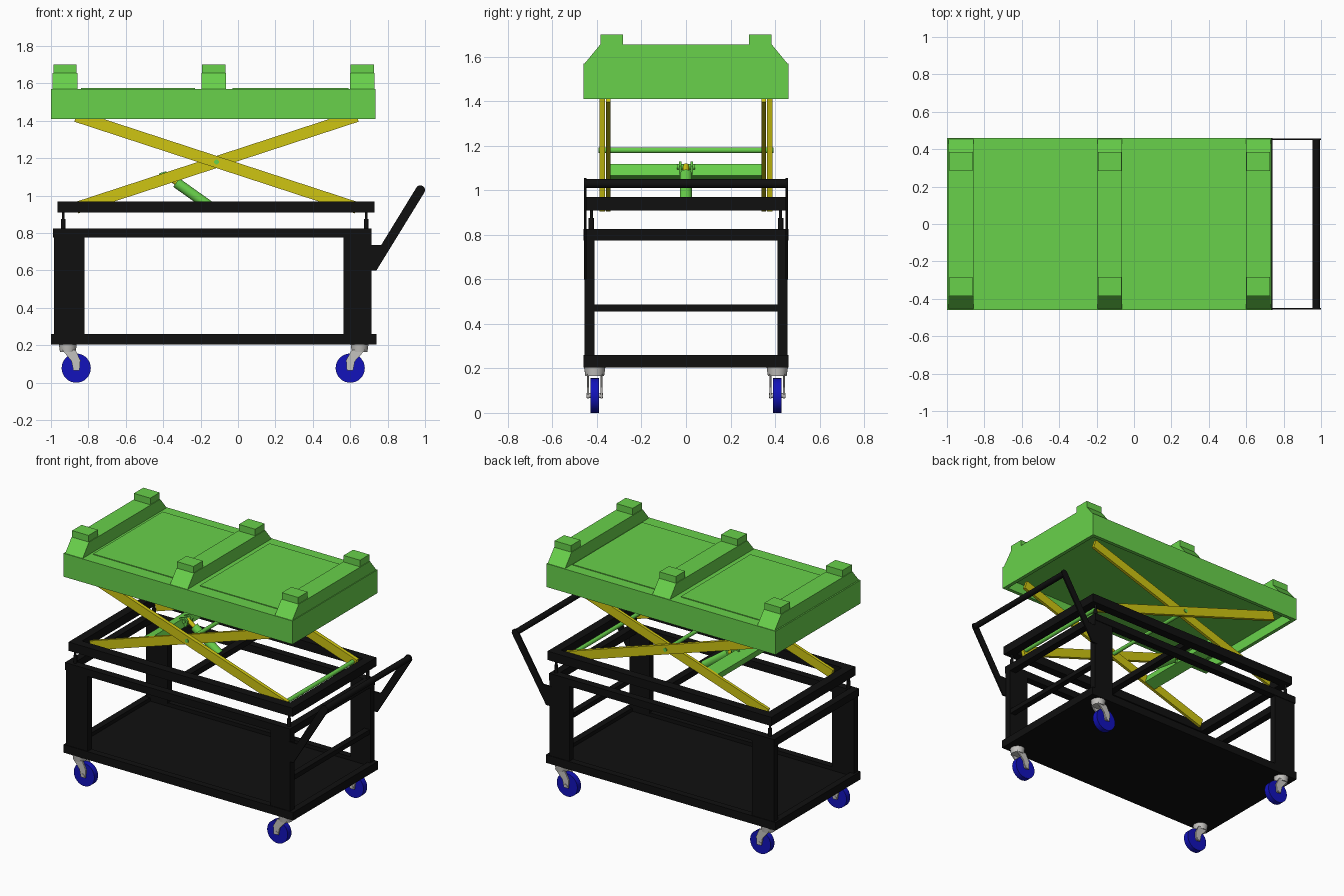
import bpy
import bmesh
from math import atan2, cos, sin, pi
from mathutils import Vector

cube = bpy.data.objects.get("Cube")
if cube:
    bpy.data.objects.remove(cube, do_unlink=True)


def material(name, rgb):
    m = bpy.data.materials.new(name)
    m.use_nodes = True
    m.diffuse_color = (*rgb, 1)
    m.node_tree.nodes["Principled BSDF"].inputs["Base Color"].default_value = (*rgb, 1)
    return m


GREEN = material("bright green", (0.14, 0.64, 0.07))
YELLOW = material("mustard yellow", (0.62, 0.56, 0.006))
BLACK = material("black paint", (0.005, 0.005, 0.005))
BLUE = material("wheel blue", (0.006, 0.006, 0.5))
GREY = material("light grey metal", (0.55, 0.54, 0.52))


def finish(name, bm, mat):
    bmesh.ops.recalc_face_normals(bm, faces=bm.faces)
    mesh = bpy.data.meshes.new(name)
    bm.to_mesh(mesh)
    bm.free()
    mesh.materials.append(mat)
    ob = bpy.data.objects.new(name, mesh)
    bpy.context.collection.objects.link(ob)
    return ob


def box(name, mat, x, y, z):
    """Box from (min, max) ranges on each axis."""
    bm = bmesh.new()
    bmesh.ops.create_cube(bm, size=1)
    for v in bm.verts:
        v.co = [r[0] if c < 0 else r[1] for c, r in zip(v.co, (x, y, z))]
    return finish(name, bm, mat)


def prism(name, mat, points, start, end, axis="Y"):
    """Extrude an outline along Y (points are x, z) or X (points are y, z)."""
    bm = bmesh.new()
    place = (lambda p: (p[0], start, p[1])) if axis == "Y" else (lambda p: (start, p[0], p[1]))
    face = bm.faces.new([bm.verts.new(place(p)) for p in points])
    out = bmesh.ops.extrude_face_region(bm, geom=[face])["geom"]
    step = Vector((0, end - start, 0) if axis == "Y" else (end - start, 0, 0))
    bmesh.ops.translate(bm, vec=step, verts=[g for g in out if isinstance(g, bmesh.types.BMVert)])
    return finish(name, bm, mat)


def rod(name, mat, a, b, r, r2=None, sides=24):
    """Smooth cylinder or cone between two points."""
    a, b = Vector(a), Vector(b)
    bm = bmesh.new()
    bmesh.ops.create_cone(bm, cap_ends=True, segments=sides, radius1=r,
                          radius2=r if r2 is None else r2, depth=(b - a).length)
    bm.transform((b - a).to_track_quat("Z", "Y").to_matrix().to_4x4())
    bmesh.ops.translate(bm, vec=(a + b) / 2, verts=bm.verts)
    for f in bm.faces:
        f.smooth = len(f.verts) == 4
    return finish(name, bm, mat)


def beam_outline(a, b, width):
    """Rectangle around a line in the x, z plane."""
    t = atan2(b[1] - a[1], b[0] - a[0])
    n = (-sin(t) * width / 2, cos(t) * width / 2)
    return [(p[0] + s * n[0], p[1] + s * n[1]) for p, s in ((a, 1), (b, 1), (b, -1), (a, -1))]


def frame(name, mat, x, y, z, w):
    """Four bars round a rectangle."""
    for tag, s in (("front", -1), ("back", 1)):
        box(f"{name}_{tag}_rail", mat, x, sorted((s * y, s * (y - w))), z)
    for tag, xr in (("right", (x[0], x[0] + w)), ("left", (x[1] - w, x[1]))):
        box(f"{name}_{tag}_rail", mat, xr, (w - y, y - w), z)


SIDES = (("front", -1), ("back", 1))

# Top platform: hollow tray with raised panels
box("platform_deck", GREEN, (-1, 0.735), (-0.46, 0.46), (1.48, 1.57))
frame("platform", GREEN, (-1, 0.735), 0.46, (1.41, 1.48), 0.025)
for i, xr in enumerate(((-0.84, -0.23), (-0.03, 0.59))):
    box(f"platform_panel_{i + 1}", GREEN, xr, (-0.37, 0.385), (1.57, 1.575))

# Support ribs with sloped ends and end blocks
for i, x in enumerate((-0.925, -0.13, 0.664)):
    prism(f"rib_{i + 1}", GREEN, [(-0.455, 1.57), (0.455, 1.57), (0.385, 1.655), (-0.385, 1.655)],
          x - 0.066, x + 0.066, "X")
    for tag, s in SIDES:
        box(f"rib_{i + 1}_{tag}_block", GREEN, (x - 0.062, x + 0.062),
            sorted((s * 0.283, s * 0.385)), (1.655, 1.70))

# Scissor arms
PIVOT = (-0.115, 1.18)
DX, DZ = 0.75, 0.245
for tag, s in SIDES:
    for kind, slope, inner, outer in (("rising", 1, 0.34, 0.36), ("falling", -1, 0.363, 0.388)):
        a = (PIVOT[0] - DX, PIVOT[1] - slope * DZ)
        b = (PIVOT[0] + DX, PIVOT[1] + slope * DZ)
        prism(f"{tag}_{kind}_scissor_arm", YELLOW, beam_outline(a, b, 0.062), s * inner, s * outer)

# Cross rods and the square push beam
rod("pivot_rod", GREEN, (PIVOT[0], -0.393, PIVOT[1]), (PIVOT[0], 0.393, PIVOT[1]), 0.013)
rod("lower_end_rod", GREEN, (0.615, -0.39, 0.945), (0.615, 0.39, 0.945), 0.014)
prism("push_beam", GREEN, beam_outline((-0.47, 1.065), (-0.39, 1.092), 0.055), -0.34, 0.34)

# Hydraulic ram with clevis
rod("ram_body", GREEN, (-0.14, 0, 0.935), (-0.33, 0, 1.07), 0.028)
rod("ram_rod", YELLOW, (-0.33, 0, 1.07), (-0.385, 0, 1.109), 0.014)
rod("ram_pin", GREEN, (-0.385, -0.04, 1.105), (-0.385, 0.04, 1.105), 0.012)
for tag, s in SIDES:
    prism(f"ram_{tag}_clevis", GREEN, [(-0.43, 1.07), (-0.37, 1.07), (-0.36, 1.11), (-0.385, 1.13), (-0.42, 1.12)],
          s * 0.02, s * 0.032)

# Upper and lower black frames
frame("lift_frame", BLACK, (-0.965, 0.73), 0.455, (0.91, 0.97), 0.06)
box("ram_cross_bar", BLACK, (-0.15, -0.10), (-0.395, 0.395), (0.91, 0.95))
frame("cart_top", BLACK, (-0.99, 0.715), 0.46, (0.775, 0.825), 0.05)

# Base tray
frame("base", BLACK, (-1, 0.74), 0.46, (0.205, 0.26), 0.045)
box("base_floor", BLACK, (-0.96, 0.70), (-0.42, 0.42), (0.205, 0.235))
box("end_brace", BLACK, (0.67, 0.71), (-0.415, 0.415), (0.455, 0.487))

# Legs, levelling posts and casters at each corner
for tag, s in SIDES:
    for end, leg, post, swivel, wheel in (("right", (-0.985, -0.82), -0.935, -0.91, -0.865),
                                          ("left", (0.565, 0.715), 0.685, 0.65, 0.60)):
        name = f"{tag}_{end}"
        box(f"{name}_leg", BLACK, leg, sorted((s * 0.41, s * 0.456)), (0.255, 0.78))
        y = s * 0.425
        rod(f"{name}_post", BLACK, (post, y, 0.82), (post, y, 0.875), 0.012)
        rod(f"{name}_post_tip", BLACK, (post, y, 0.875), (post, y, 0.912), 0.007)
        y = s * 0.41
        rod(f"{name}_swivel", GREY, (swivel, y, 0.165), (swivel, y, 0.206), 0.042, 0.048)
        rod(f"{name}_wheel", BLUE, (wheel, y - 0.02, 0.078), (wheel, y + 0.02, 0.078), 0.078, sides=32)
        rod(f"{name}_axle", GREY, (wheel, y - 0.038, 0.078), (wheel, y + 0.038, 0.078), 0.012)
        d = 1 if wheel > swivel else -1
        outline = [(swivel - d * 0.03, 0.175), (swivel + d * 0.042, 0.175), (wheel + d * 0.022, 0.12),
                   (wheel + d * 0.018, 0.065), (wheel - d * 0.015, 0.065), (wheel - d * 0.025, 0.115)]
        for side, k in (("inner", -s), ("outer", s)):
            prism(f"{name}_{side}_fork", GREY, outline, y + k * 0.025, y + k * 0.035)

# Push handle: side plates with rounded tips and a cross grip
GRIP = (0.975, 1.03)
tip = [(GRIP[0] + 0.025 * cos(a), GRIP[1] + 0.025 * sin(a))
       for a in [-pi / 6 + pi * i / 8 for i in range(9)]]
for tag, s in SIDES:
    prism(f"handle_{tag}_arm", BLACK, [(0.70, 0.60), (0.74, 0.60)] + tip + [(0.765, 0.735), (0.70, 0.735)],
          s * 0.448, s * 0.458)
rod("handle_grip", BLACK, (GRIP[0], -0.455, GRIP[1]), (GRIP[0], 0.455, GRIP[1]), 0.02)
